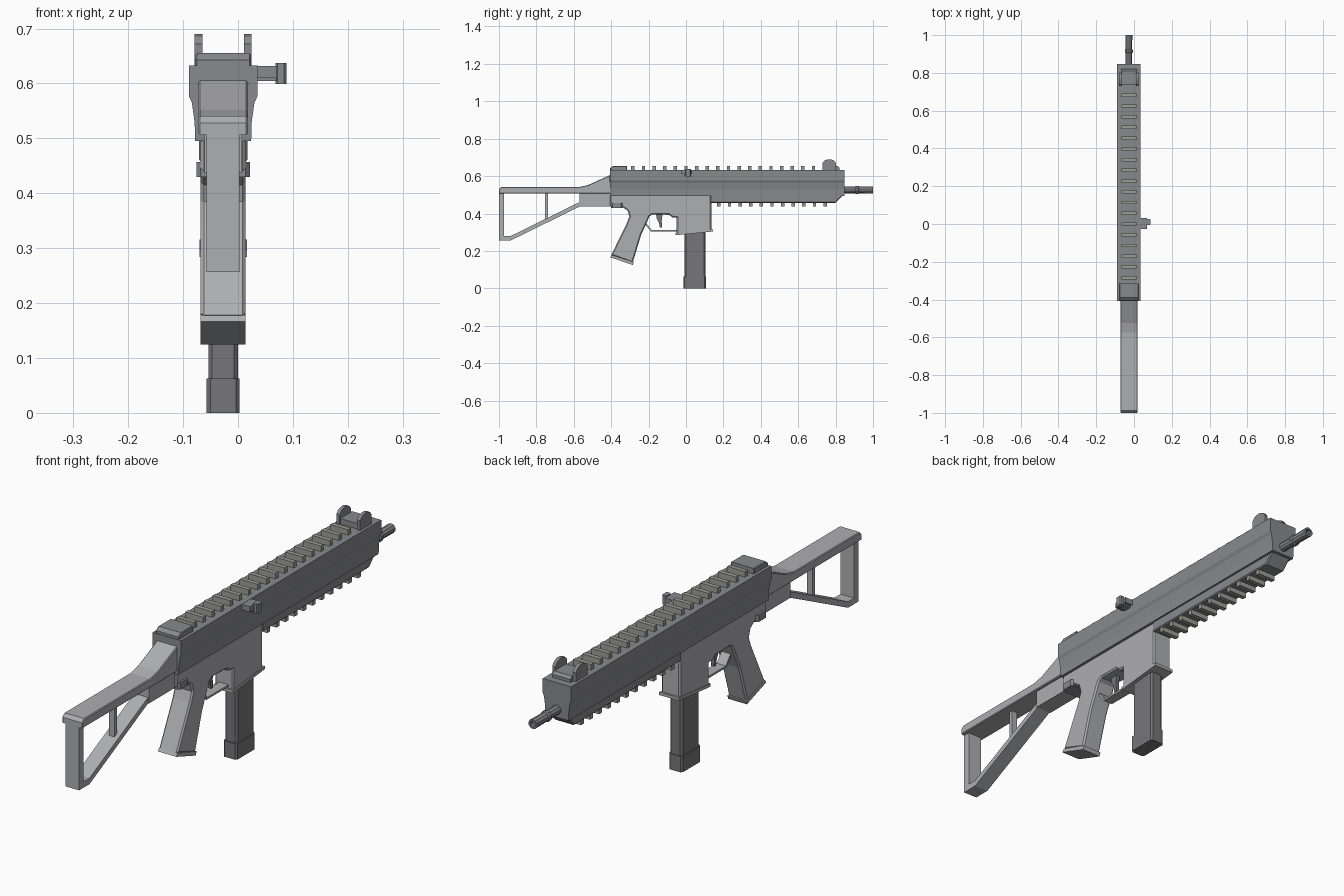
import bpy, bmesh, math
from mathutils import Matrix

if "Cube" in bpy.data.objects:
    bpy.data.objects.remove(bpy.data.objects["Cube"])

CX = -0.027  # centre plane of the body


def material(name, r, g, b):
    m = bpy.data.materials.new(name)
    m.diffuse_color = (r, g, b, 1)
    m.use_nodes = True
    m.node_tree.nodes["Principled BSDF"].inputs["Base Color"].default_value = m.diffuse_color
    return m


DARK = material("dark_metal", 0.25, 0.255, 0.27)
LIGHT = material("grey_polymer", 0.42, 0.425, 0.44)
RAIL = material("rail_metal", 0.34, 0.34, 0.31)
BLACK = material("magazine_metal", 0.18, 0.18, 0.19)


def finish(name, bm, mat):
    bmesh.ops.recalc_face_normals(bm, faces=bm.faces)
    me = bpy.data.meshes.new(name)
    bm.to_mesh(me)
    bm.free()
    me.materials.append(mat)
    ob = bpy.data.objects.new(name, me)
    bpy.context.collection.objects.link(ob)
    return ob


def prof(name, mat, pts, hw, ch=0.0, cx=CX):
    """Side profile (y, z) extruded across x, optionally with chamfered rims."""
    bm = bmesh.new()
    f = bm.faces.new([bm.verts.new((cx - hw, y, z)) for y, z in pts])
    for v in bmesh.ops.extrude_face_region(bm, geom=[f])['geom']:
        if isinstance(v, bmesh.types.BMVert):
            v.co.x += 2 * hw
    if ch:
        rim = [e for e in bm.edges if abs(e.verts[0].co.x - e.verts[1].co.x) < 1e-6]
        bmesh.ops.bevel(bm, geom=rim, offset=ch, segments=1, affect='EDGES')
    return finish(name, bm, mat)


def box(name, mat, x, y, z, ch=0.0):
    """Box from ranges; ch chamfers the upright edges."""
    bm = bmesh.new()
    centre = [(a + b) / 2 for a, b in (x, y, z)]
    size = [b - a for a, b in (x, y, z)]
    bmesh.ops.create_cube(bm, size=1, matrix=Matrix.Translation(centre) @ Matrix.Diagonal((*size, 1)))
    if ch:
        up = [e for e in bm.edges if abs(e.verts[0].co.z - e.verts[1].co.z) > 1e-4]
        bmesh.ops.bevel(bm, geom=up, offset=ch, segments=1, affect='EDGES')
    return finish(name, bm, mat)


def mid(hw):
    return (CX - hw, CX + hw)


def lathe(name, mat, rings, n, cz):
    """Rings (radius, y) joined around an axis along y."""
    bm = bmesh.new()
    loops = [[bm.verts.new((CX + r * math.cos(2 * math.pi * (i + .5) / n), y,
                            cz + r * math.sin(2 * math.pi * (i + .5) / n)))
              for i in range(n)] for r, y in rings]
    for a, b in zip(loops, loops[1:]):
        for i in range(n):
            bm.faces.new((a[i], a[(i + 1) % n], b[(i + 1) % n], b[i]))
    bm.faces.new(loops[0])
    bm.faces.new(loops[-1])
    return finish(name, bm, mat)


def sweep(name, mat, half, y0, y1):
    """Mirrored cross-section (half width, z) swept along y."""
    ring = half + [(-x, z) for x, z in reversed(half)]
    bm = bmesh.new()
    a, b = [[bm.verts.new((CX + x, y, z)) for x, z in ring] for y in (y0, y1)]
    for i in range(len(ring)):
        j = (i + 1) % len(ring)
        bm.faces.new((a[i], a[j], b[j], b[i]))
    bm.faces.new(a)
    bm.faces.new(b)
    return finish(name, bm, mat)


# Upper receiver with undercut side step
sweep("upper_receiver", DARK, [(0.051, 0.495), (0.052, 0.53), (0.057, 0.565), (0.0625, 0.577), (0.0625, 0.633)],
      -0.407, 0.848)

# Rails and their teeth
prof("lower_handguard", DARK, [(0.13, 0.50), (0.13, 0.457), (0.80, 0.457), (0.838, 0.497)], 0.044, 0.004)
for i in range(18):
    y = -0.284 + i * 0.0568
    box("top_rail_tooth", RAIL, mid(0.039), (y - 0.009, y + 0.009), (0.63, 0.655))
for i in range(11):
    y = 0.176 + i * 0.0568
    box("bottom_rail_tooth", RAIL, mid(0.039), (y - 0.009, y + 0.009), (0.438, 0.46))

# Sights
prof("rear_sight", DARK, [(-0.405, 0.63), (-0.405, 0.643), (-0.39, 0.655), (-0.315, 0.655), (-0.315, 0.63)],
     0.051, 0.003)
prof("front_sight_base", DARK, [(0.735, 0.63), (0.735, 0.655), (0.81, 0.655), (0.82, 0.645), (0.82, 0.63)], 0.04)
for s in (-1, 1):
    prof("front_sight_ear", DARK, [(0.73, 0.63), (0.73, 0.672), (0.742, 0.685), (0.76, 0.69), (0.775, 0.69),
                                   (0.792, 0.683), (0.803, 0.668), (0.803, 0.63)], 0.007, 0, CX + s * 0.045)

# Barrel with collar and hollow muzzle
lathe("barrel", DARK, [(0.018, 0.83), (0.018, 0.905), (0.022, 0.908), (0.022, 0.922), (0.018, 0.925),
                       (0.019, 1.0), (0.012, 1.0), (0.011, 0.94)], 10, 0.526)

# Charging handle
box("charging_handle_arm", DARK, (0.03, 0.07), (-0.012, 0.02), (0.604, 0.632))
box("charging_handle_base", DARK, (0.03, 0.07), (-0.026, 0.033), (0.61, 0.632))
box("charging_handle_knob", DARK, (0.068, 0.088), (-0.004, 0.026), (0.599, 0.637), 0.004)

# Lower receiver, pistol grip and magazine well in one profile
prof("lower_receiver_and_grip", LIGHT,
     [(-0.407, 0.50), (-0.407, 0.44), (-0.345, 0.438), (-0.312, 0.415), (-0.303, 0.385), (-0.318, 0.345),
      (-0.40, 0.178), (-0.285, 0.137), (-0.24, 0.285), (-0.195, 0.385), (-0.18, 0.395), (-0.09, 0.393),
      (-0.075, 0.38), (-0.05, 0.378), (-0.05, 0.29), (0.135, 0.308), (0.135, 0.50)], 0.041, 0.006)
prof("grip_cap", LIGHT, [(-0.398, 0.178), (-0.406, 0.166), (-0.285, 0.125), (-0.279, 0.14)], 0.041)
prof("magazine_well_flange", LIGHT, [(-0.055, 0.296), (-0.055, 0.284), (0.145, 0.304), (0.145, 0.316)], 0.043)
box("takedown_latch", DARK, mid(0.049), (-0.40, -0.34), (0.43, 0.457), 0.008)

# Magazine
box("magazine", BLACK, mid(0.027), (-0.008, 0.104), (0.05, 0.32), 0.007)
box("magazine_base", BLACK, mid(0.030), (-0.014, 0.107), (0.0, 0.063), 0.007)

# Trigger and guard
prof("trigger", BLACK, [(-0.16, 0.40), (-0.158, 0.375), (-0.145, 0.352), (-0.14, 0.325), (-0.128, 0.325),
                        (-0.13, 0.36), (-0.125, 0.40)], 0.007)
prof("trigger_guard", LIGHT, [(-0.225, 0.35), (-0.187, 0.303), (-0.045, 0.303), (-0.045, 0.311),
                              (-0.183, 0.311), (-0.22, 0.358)], 0.02)

# Skeleton stock
prof("stock_top_bar", LIGHT, [(-1.0, 0.506), (-1.0, 0.528), (-0.988, 0.541), (-0.575, 0.541), (-0.525, 0.552),
                              (-0.407, 0.605), (-0.40, 0.506)], 0.045, 0.003)
prof("stock_butt_post", LIGHT, [(-1.0, 0.51), (-1.0, 0.257), (-0.973, 0.257), (-0.973, 0.51)], 0.030)
prof("stock_diagonal", LIGHT, [(-0.98, 0.257), (-0.935, 0.257), (-0.567, 0.438), (-0.567, 0.462),
                               (-0.935, 0.281), (-0.98, 0.281)], 0.030)
prof("stock_hinge_block", LIGHT, [(-0.569, 0.51), (-0.569, 0.438), (-0.40, 0.438), (-0.40, 0.51)], 0.034)
box("stock_strut", LIGHT, mid(0.012), (-0.754, -0.738), (0.365, 0.51))
